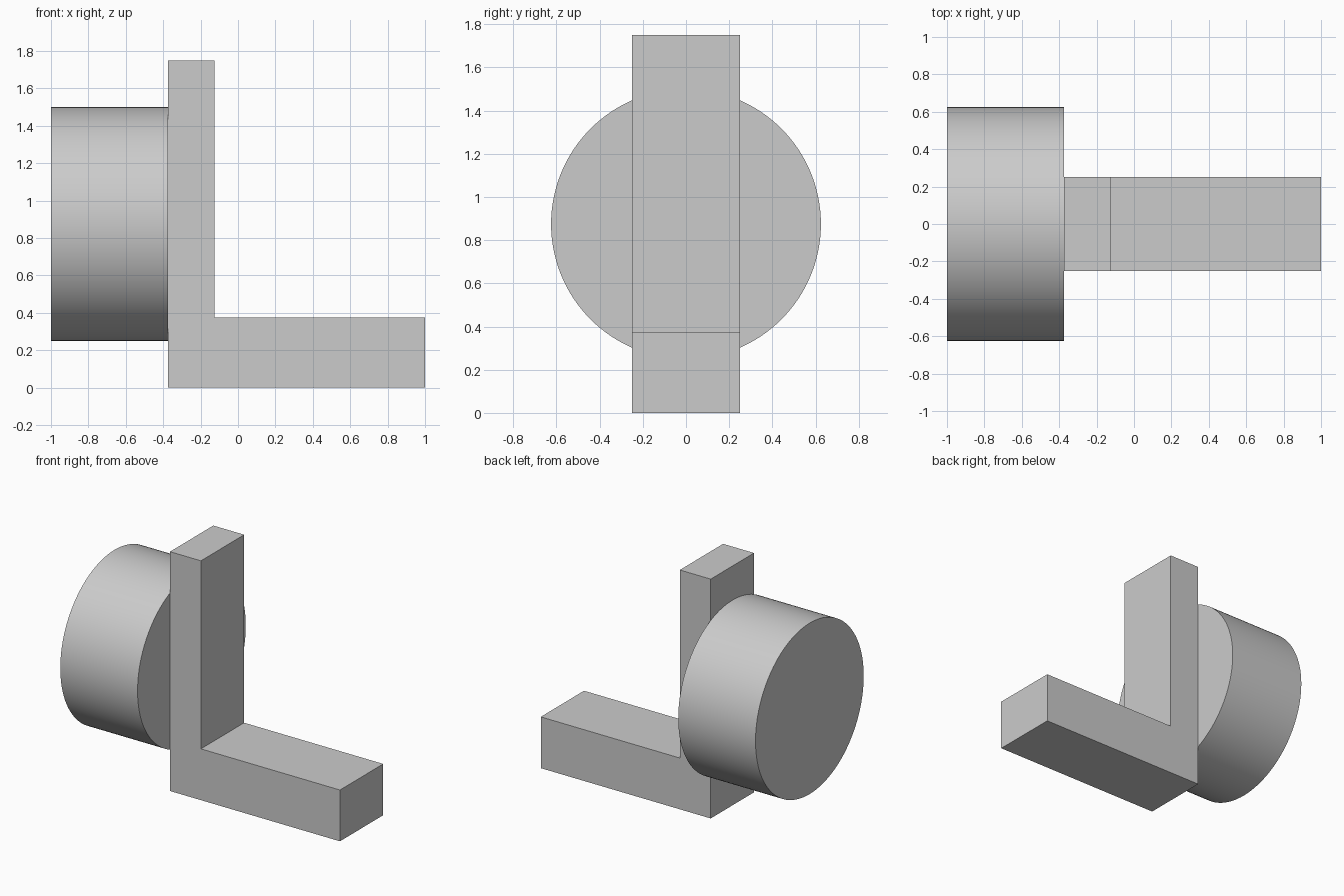
import bpy, bmesh, math

if "Cube" in bpy.data.objects:
    bpy.data.objects.remove(bpy.data.objects["Cube"])

HALF_WIDTH = 0.25


def l_bracket(name, profile, half_width):
    """Extrude an x-z outline along y."""
    bm = bmesh.new()
    face = bm.faces.new([bm.verts.new((x, -half_width, z)) for x, z in profile])
    result = bmesh.ops.extrude_face_region(bm, geom=[face])
    verts = [g for g in result["geom"] if isinstance(g, bmesh.types.BMVert)]
    bmesh.ops.translate(bm, verts=verts, vec=(0, 2 * half_width, 0))
    bmesh.ops.recalc_face_normals(bm, faces=bm.faces)
    mesh = bpy.data.meshes.new(name)
    bm.to_mesh(mesh)
    bm.free()
    obj = bpy.data.objects.new(name, mesh)
    bpy.context.collection.objects.link(obj)
    return obj


# L-shaped bracket: upright plate and foot in one solid
l_bracket("bracket", [(-0.375, 0), (1, 0), (1, 0.375), (-0.125, 0.375),
                      (-0.125, 1.75), (-0.375, 1.75)], HALF_WIDTH)

# Round boss on the back of the upright plate
bpy.ops.mesh.primitive_cylinder_add(vertices=128, radius=0.625, depth=0.625,
                                    location=(-0.6875, 0, 0.875),
                                    rotation=(0, math.pi / 2, 0))
boss = bpy.context.object
boss.name = "round_boss"
bpy.ops.object.shade_smooth_by_angle(angle=math.radians(30))
